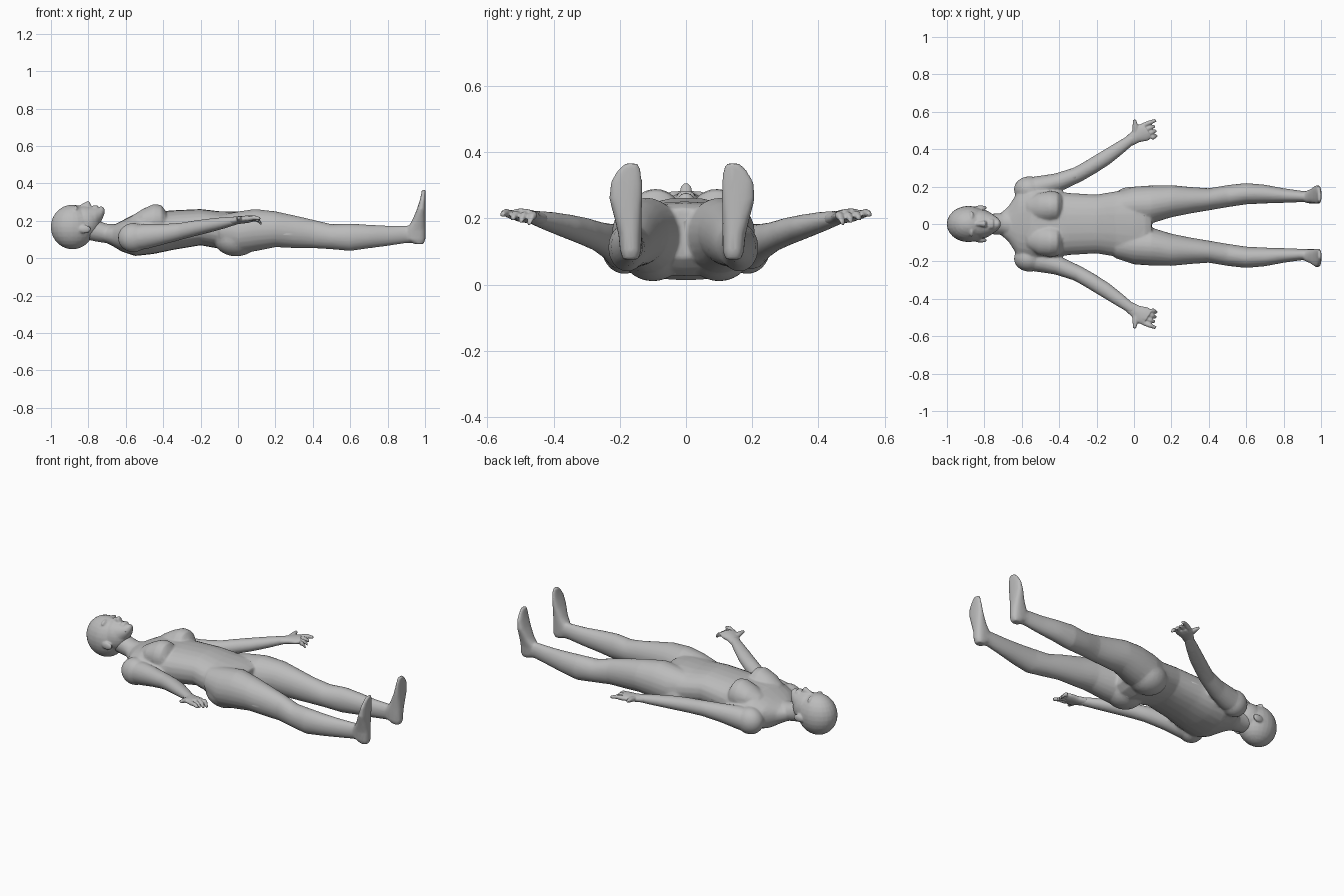
import bpy, bmesh, math
from mathutils import Vector, Matrix

skin = bpy.data.materials.new("plain grey")
skin.diffuse_color = (0.5, 0.5, 0.5, 1)


def loft(bm, rings, u, v, power=2.0, n=24):
    """Closed tube through rings (x, y, z, half width along u, half width along v)."""
    u, v = Vector(u).normalized(), Vector(v).normalized()
    loops = []
    for x, y, z, a, b in rings:
        loop = []
        for i in range(n):
            t = 2 * math.pi * i / n
            c, s = math.cos(t), math.sin(t)
            c = math.copysign(abs(c) ** (2 / power), c)
            s = math.copysign(abs(s) ** (2 / power), s)
            loop.append(bm.verts.new(Vector((x, y, z)) + u * a * c + v * b * s))
        loops.append(loop)
    for p, q in zip(loops, loops[1:]):
        for i in range(n):
            j = (i + 1) % n
            bm.faces.new((p[i], p[j], q[j], q[i]))
    bm.faces.new(loops[0])
    bm.faces.new(loops[-1])


def ball(bm, centre, radii, turn=0.0):
    """Ellipsoid, turned about z."""
    m = Matrix.Translation(centre) @ Matrix.Rotation(turn, 4, 'Z') @ Matrix.Diagonal((*radii, 1))
    bmesh.ops.create_uvsphere(bm, u_segments=24, v_segments=14, radius=1, matrix=m)


def finish(name, bm, voxel, keep, soften=5):
    """Fuse the overlapping volumes into one smooth skin."""
    bmesh.ops.recalc_face_normals(bm, faces=bm.faces)
    me = bpy.data.meshes.new(name)
    bm.to_mesh(me)
    bm.free()
    me.materials.append(skin)
    for p in me.polygons:
        p.use_smooth = True
    ob = bpy.data.objects.new(name, me)
    bpy.context.collection.objects.link(ob)
    r = ob.modifiers.new("fuse", 'REMESH')
    r.mode, r.voxel_size, r.use_smooth_shade = 'VOXEL', voxel, True
    s = ob.modifiers.new("soften", 'SMOOTH')
    s.factor, s.iterations = 0.5, soften
    d = ob.modifiers.new("reduce", 'DECIMATE')
    d.ratio = keep


X, Y, Z = (1, 0, 0), (0, 1, 0), (0, 0, 1)

# Head: skull, face, jaw, nose, lips, brow, ears
bm = bmesh.new()
ball(bm, (-0.885, 0, 0.167), (0.116, 0.097, 0.119))
ball(bm, (-0.82, 0, 0.19), (0.085, 0.078, 0.09))
loft(bm, [(-0.86, 0, 0.2, 0.075, 0.074), (-0.80, 0, 0.205, 0.07, 0.073),
          (-0.76, 0, 0.215, 0.055, 0.06), (-0.73, 0, 0.235, 0.034, 0.036),
          (-0.715, 0, 0.25, 0.016, 0.016)], Y, Z)
loft(bm, [(-0.86, 0, 0.268, 0.012, 0.008), (-0.82, 0, 0.28, 0.013, 0.018),
          (-0.798, 0, 0.285, 0.019, 0.023), (-0.787, 0, 0.275, 0.014, 0.012)], Y, Z)
for x in (-0.77, -0.757):
    ball(bm, (x, 0, 0.271), (0.009, 0.027, 0.013))
ball(bm, (-0.732, 0, 0.255), (0.019, 0.025, 0.022))
for s in (1, -1):
    ball(bm, (-0.868, s * 0.036, 0.262), (0.013, 0.032, 0.02))
    ball(bm, (-0.838, s * 0.034, 0.249), (0.011, 0.018, 0.014))
    ball(bm, (-0.82, s * 0.087, 0.155), (0.034, 0.012, 0.022))
finish("head", bm, 0.005, 0.25, 3)

# Body: neck and trunk
bm = bmesh.new()
loft(bm, [(-0.83, 0, 0.165, 0.055, 0.06), (-0.76, 0, 0.147, 0.055, 0.058),
          (-0.70, 0, 0.132, 0.058, 0.052), (-0.62, 0, 0.12, 0.075, 0.06)], Y, Z)
loft(bm, [(-0.71, 0, 0.125, 0.06, 0.04), (-0.67, 0, 0.12, 0.095, 0.055),
          (-0.62, 0, 0.118, 0.175, 0.083), (-0.55, 0, 0.125, 0.195, 0.113),
          (-0.45, 0, 0.135, 0.182, 0.112), (-0.35, 0, 0.15, 0.166, 0.106),
          (-0.20, 0, 0.166, 0.157, 0.097), (-0.10, 0, 0.151, 0.174, 0.1),
          (0.0, -0.005, 0.138, 0.197, 0.113), (0.06, -0.01, 0.145, 0.17, 0.1),
          (0.095, -0.01, 0.155, 0.09, 0.075)], Y, Z, 2.3)

for s in (1, -1):
    # Breasts, steeper on the lower edge
    loft(bm, [(-0.57, s * 0.085, 0.2, 0.04, 0.025), (-0.51, s * 0.09, 0.2, 0.075, 0.063),
              (-0.45, s * 0.092, 0.2, 0.085, 0.09), (-0.41, s * 0.092, 0.2, 0.08, 0.085),
              (-0.385, s * 0.092, 0.195, 0.06, 0.055)], Y, Z)
    # Buttocks and legs
    ball(bm, (-0.01, s * 0.1, 0.105), (0.12, 0.1, 0.095))
    leg = [(-0.1, 0.1, 0.15, 0.075, 0.08), (0.0, 0.108, 0.138, 0.1, 0.112),
           (0.09, 0.112, 0.15, 0.102, 0.113), (0.2, 0.13, 0.155, 0.086, 0.096),
           (0.3, 0.135, 0.142, 0.071, 0.087), (0.4, 0.14, 0.13, 0.059, 0.076),
           (0.5, 0.157, 0.115, 0.059, 0.067), (0.6, 0.17, 0.112, 0.057, 0.073),
           (0.7, 0.168, 0.116, 0.05, 0.063), (0.8, 0.16, 0.12, 0.039, 0.054),
           (0.9, 0.155, 0.128, 0.03, 0.047), (0.96, 0.155, 0.125, 0.028, 0.044)]
    loft(bm, [(x, s * y - 0.008, z, a, b) for x, y, z, a, b in leg], Y, Z)
    # Feet, standing upright from the heel
    foot = [(0.968, 0.155, 0.076, 0.024, 0.023), (0.952, 0.155, 0.1, 0.05, 0.032),
            (0.95, 0.157, 0.15, 0.052, 0.035), (0.966, 0.163, 0.2, 0.036, 0.041),
            (0.979, 0.17, 0.26, 0.023, 0.05), (0.987, 0.168, 0.31, 0.015, 0.048),
            (0.991, 0.16, 0.345, 0.011, 0.036), (0.992, 0.153, 0.366, 0.01, 0.02)]
    loft(bm, [(x, s * y - 0.012, z, a, b) for x, y, z, a, b in foot], X, Y, 2.6)
    # Shoulders and arms
    ball(bm, (-0.56, s * 0.185, 0.11), (0.082, 0.07, 0.078))
    arm = [(-0.58, 0.17, 0.11, 0.05, 0.06), (-0.5, 0.2, 0.115, 0.062, 0.068),
           (-0.4, 0.226, 0.128, 0.05, 0.055), (-0.3, 0.265, 0.145, 0.042, 0.045),
           (-0.23, 0.305, 0.16, 0.042, 0.042), (-0.15, 0.355, 0.175, 0.041, 0.037),
           (-0.07, 0.411, 0.19, 0.034, 0.03), (0.0, 0.462, 0.203, 0.026, 0.021)]
    loft(bm, [(x, s * y, z, a, b) for x, y, z, a, b in arm], (-0.5, s * 0.86, 0), Z)
finish("body", bm, 0.007, 0.22)

# Hands: palm, thumb pointing outward, half-curled fingers
for s, name in ((1, "left_hand"), (-1, "right_hand")):
    bm = bmesh.new()
    palm = [(-0.03, 0.44, 0.198, 0.028, 0.021), (0.01, 0.468, 0.204, 0.036, 0.02),
            (0.045, 0.487, 0.208, 0.05, 0.02), (0.072, 0.5, 0.212, 0.046, 0.018)]
    side = (-0.55, s * 0.83, 0)
    loft(bm, [(x, s * y, z, a, b) for x, y, z, a, b in palm], side, Z)
    loft(bm, [(0.01, s * 0.475, 0.205, 0.02, 0.016), (0.008, s * 0.52, 0.212, 0.016, 0.014),
              (0.003, s * 0.558, 0.216, 0.008, 0.008)], X, Z)
    for k, (reach, drop) in enumerate(((0.075, 0.0), (0.052, 0.006), (0.045, 0.01), (0.035, 0.014))):
        bx, by = 0.05 + 0.014 * k, 0.527 - 0.022 * k
        loft(bm, [(bx, s * by, 0.21, 0.014, 0.013),
                  (bx + reach * 0.5, s * (by + reach * 0.22), 0.217 - drop, 0.012, 0.012),
                  (bx + reach * 0.9, s * (by + reach * 0.38), 0.212 - 2 * drop, 0.008, 0.008)],
             side, Z)
    finish(name, bm, 0.004, 0.35, 2)
